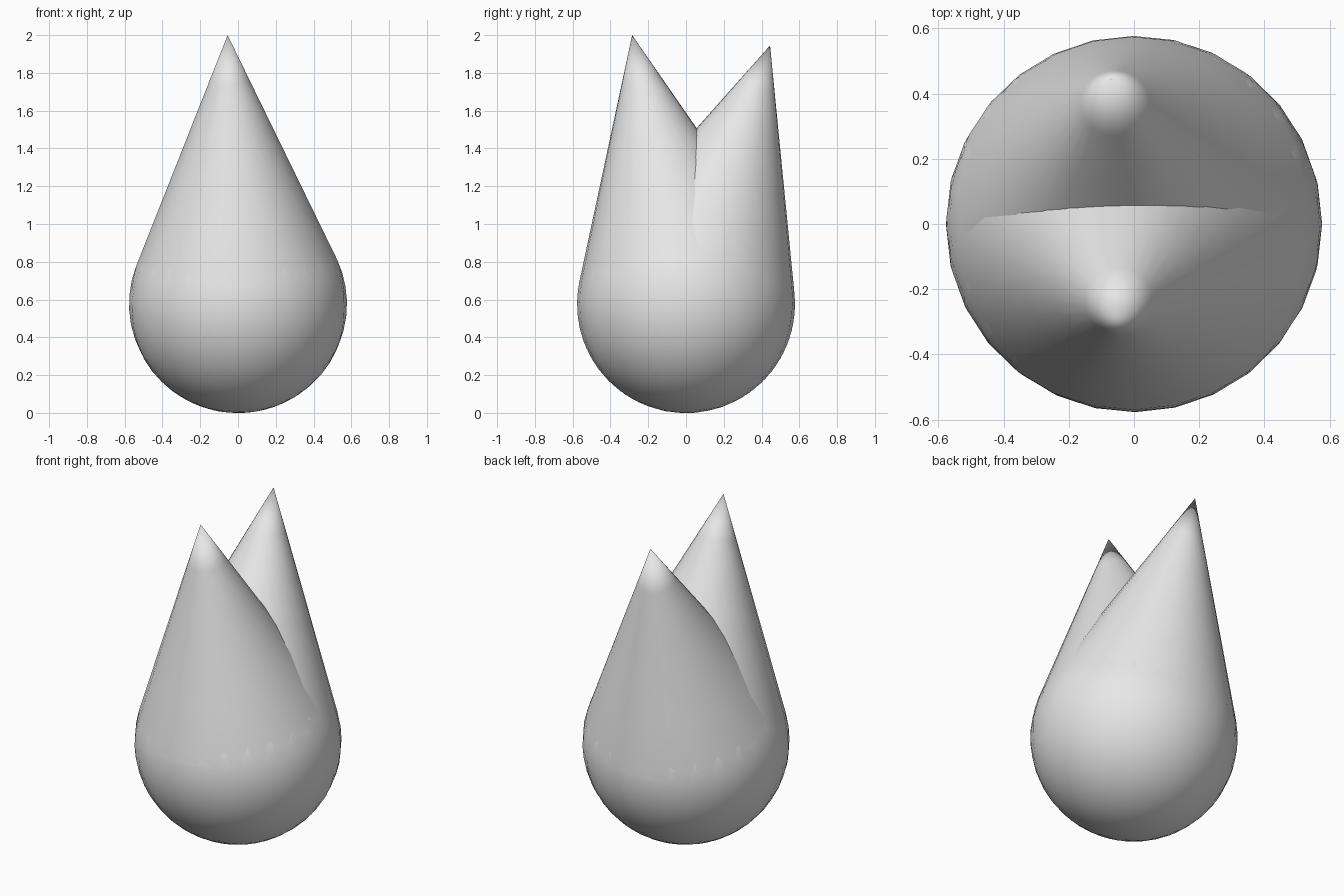
import bpy
import bmesh
from math import asin, sin, cos, pi
from mathutils import Vector, Matrix

cube = bpy.data.objects.get("Cube")
if cube:
    bpy.data.objects.remove(cube, do_unlink=True)

RADIUS = 0.577
CENTRE = Vector((0, 0, 0.576))
SEGMENTS = 28

grey = bpy.data.materials.new("light_grey")
grey.use_nodes = True
grey.diffuse_color = (0.8, 0.8, 0.8, 1)
grey.node_tree.nodes["Principled BSDF"].inputs["Base Color"].default_value = (0.8, 0.8, 0.8, 1)


def teardrop(name, tip):
    """Round body whose upper side runs tangentially to a pointed tip."""
    axis = Vector(tip) - CENTRE
    length = axis.length
    tangent = asin(RADIUS / length)
    top = Vector((RADIUS * cos(tangent), 0, RADIUS * sin(tangent)))
    apex = Vector((0, 0, length))
    # Straight cone from the tip, then the round bulb
    profile = [apex] + [apex.lerp(top, t) for t in (0.2, 0.4, 0.6, 0.8)]
    steps = 14
    for i in range(steps + 1):
        a = tangent + (-pi / 2 - tangent) * i / steps
        profile.append(Vector((RADIUS * cos(a), 0, RADIUS * sin(a))))
    bm = bmesh.new()
    verts = [bm.verts.new(p) for p in profile]
    edges = [bm.edges.new(pair) for pair in zip(verts, verts[1:])]
    bmesh.ops.spin(bm, geom=verts + edges, cent=(0, 0, 0), axis=(0, 0, 1),
                   angle=2 * pi, steps=SEGMENTS, use_duplicate=False)
    bmesh.ops.remove_doubles(bm, verts=bm.verts, dist=0.0005)
    bmesh.ops.recalc_face_normals(bm, faces=bm.faces)
    # Lean the axis towards the tip
    turn = Vector((0, 0, 1)).rotation_difference(axis).to_matrix().to_4x4()
    bm.transform(Matrix.Translation(CENTRE) @ turn)
    for face in bm.faces:
        face.smooth = True
    mesh = bpy.data.meshes.new(name)
    bm.to_mesh(mesh)
    bm.free()
    mesh.materials.append(grey)
    obj = bpy.data.objects.new(name, mesh)
    bpy.context.collection.objects.link(obj)
    return obj


teardrop("front_petal", (-0.055, -0.285, 2.0))
teardrop("back_petal", (-0.07, 0.445, 1.945))
